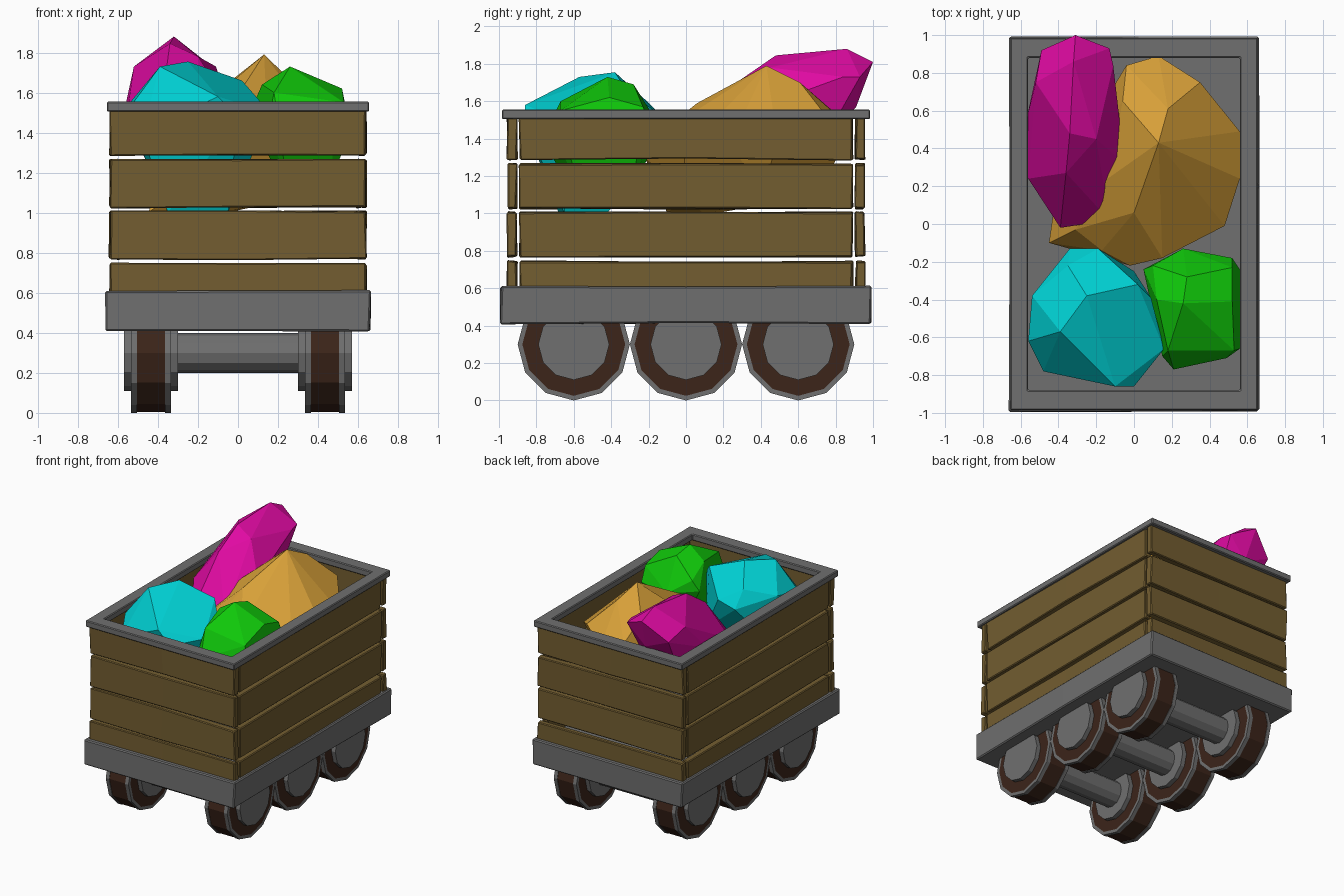
import bpy, bmesh, random
from math import cos, sin, pi
from mathutils import Vector

if "Cube" in bpy.data.objects:
    bpy.data.objects.remove(bpy.data.objects["Cube"])

random.seed(4)

def mat(name, r, g, b):
    m = bpy.data.materials.new(name)
    m.diffuse_color = (r, g, b, 1)
    m.use_nodes = True
    m.node_tree.nodes["Principled BSDF"].inputs["Base Color"].default_value = m.diffuse_color
    return m

WOOD = mat("wood", 0.17, 0.11, 0.03)
RUST = mat("rust_brown", 0.045, 0.018, 0.01)
GREY = mat("iron", 0.16, 0.16, 0.16)

def finish(name, bm, mats, bevel=0):
    bmesh.ops.recalc_face_normals(bm, faces=bm.faces)
    me = bpy.data.meshes.new(name)
    bm.to_mesh(me)
    bm.free()
    for m in mats:
        me.materials.append(m)
    ob = bpy.data.objects.new(name, me)
    bpy.context.collection.objects.link(ob)
    if bevel:
        b = ob.modifiers.new("bevel", 'BEVEL')
        b.width, b.segments = bevel, 1
    return ob

def box(name, lo, hi, m, jitter=0.0, cut_axis=None, bevel=0.006):
    """Slightly irregular box, optionally split across its middle."""
    lo, hi = Vector(lo), Vector(hi)
    bm = bmesh.new()
    bmesh.ops.create_cube(bm, size=1)
    for v in bm.verts:
        v.co = Vector([(lo[i] + hi[i]) / 2 + v.co[i] * (hi[i] - lo[i]) for i in range(3)])
    if cut_axis is not None:
        n = Vector((0, 0, 0))
        n[cut_axis] = 1
        bmesh.ops.bisect_plane(bm, geom=bm.verts[:] + bm.edges[:] + bm.faces[:],
                               plane_co=(lo + hi) / 2, plane_no=n)
    for v in bm.verts:
        v.co += Vector([random.uniform(-jitter, jitter) for _ in range(3)])
    return finish(name, bm, [m], bevel)

def lathe_x(name, profile, colours, mats, loc, n=12):
    """Revolve (x, radius) points round the x axis, one material index per band."""
    bm = bmesh.new()
    rings = [[bm.verts.new((loc[0] + x, loc[1] + r * sin(2 * pi * k / n),
                            loc[2] + r * cos(2 * pi * k / n))) for k in range(n)]
             for x, r in profile]
    for a, b, c in zip(rings, rings[1:], colours):
        for k in range(n):
            j = (k + 1) % n
            bm.faces.new((a[k], a[j], b[j], b[k])).material_index = c
    for ring in (rings[0], rings[-1]):
        bm.faces.new(ring)
    return finish(name, bm, mats)

# Base slab
box("base", (-0.66, -0.99, 0.41), (0.66, 0.99, 0.61), GREY, 0.005, 1, 0.008)

# Top rim: mitred rectangular frame
bm = bmesh.new()
loops = []
for x, y, z in ((0.655, 0.985, 1.505), (0.655, 0.985, 1.555),
                (0.56, 0.88, 1.555), (0.56, 0.88, 1.505)):
    loops.append([bm.verts.new((sx * x, sy * y, z))
                  for sx, sy in ((-1, -1), (1, -1), (1, 1), (-1, 1))])
for i in range(4):
    a, b = loops[i], loops[(i + 1) % 4]
    for k in range(4):
        j = (k + 1) % 4
        bm.faces.new((a[k], a[j], b[j], b[k]))
finish("top_rim", bm, [GREY], 0.006)

# Plank walls
rows = [(0.58, 0.745), (0.768, 1.008), (1.025, 1.265), (1.288, 1.515)]
for i, (z0, z1) in enumerate(rows):
    for s, side in ((-1, "left"), (1, "right")):
        xs = sorted((s * 0.59, s * 0.64))
        box(f"{side}_plank_{i}", (xs[0], -0.89, z0), (xs[1], 0.89, z1), WOOD, 0.006, 1)
    for s, side in ((-1, "front"), (1, "back")):
        ys = sorted((s * 0.905, s * 0.955))
        box(f"{side}_plank_{i}", (-0.64, ys[0], z0), (0.64, ys[1], z1), WOOD, 0.006, 0)

# Wheels and axles
tyre = [(-0.10, 0.18), (-0.10, 0.275), (-0.10, 0.30), (-0.07, 0.30), (-0.07, 0.296),
        (0.07, 0.296), (0.07, 0.30), (0.10, 0.30), (0.10, 0.275), (0.10, 0.18)]
for i, y in enumerate((-0.6, 0, 0.6)):
    lathe_x(f"axle_{i}", [(-0.32, 0.1), (0.32, 0.1)], [0], [GREY], (0, y, 0.3))
    for s, side in ((-1, "left"), (1, "right")):
        loc = (s * 0.435, y, 0.3)
        lathe_x(f"{side}_wheel_{i}", tyre, [1, 0, 0, 0, 1, 0, 0, 0, 1], [GREY, RUST], loc)
        lathe_x(f"{side}_hub_{i}", [(-0.135, 0.19), (0.135, 0.19)], [0], [GREY], loc)

# Ore chunks: faceted hulls
def rock(name, m, pts):
    bm = bmesh.new()
    for p in pts:
        bm.verts.new(p)
    r = bmesh.ops.convex_hull(bm, input=bm.verts[:])
    junk = {g for g in r["geom_interior"] + r["geom_unused"] if isinstance(g, bmesh.types.BMVert)}
    bmesh.ops.delete(bm, geom=list(junk), context='VERTS')
    bmesh.ops.dissolve_limit(bm, angle_limit=0.16, verts=bm.verts, edges=bm.edges)
    finish(name, bm, [m])

rock("magenta_ore", mat("magenta", 0.74, 0.003, 0.36), [
    (-0.32, 0.86, 1.88), (-0.31, 1.0, 1.81), (-0.13, 0.93, 1.73), (-0.11, 0.84, 1.73),
    (-0.34, 0.48, 1.845), (-0.2, 0.45, 1.78), (-0.52, 0.75, 1.73), (-0.49, 0.92, 1.66),
    (-0.36, 0.27, 1.70), (-0.05, 0.32, 1.54), (-0.13, 0.02, 1.35), (-0.39, -0.02, 1.33),
    (-0.56, 0.24, 1.45), (-0.57, 0.55, 1.5), (-0.28, 0.91, 1.57), (-0.15, 0.8, 1.5),
    (-0.45, 0.78, 1.45), (-0.2, 0.2, 1.17), (-0.4, 0.2, 1.15), (-0.33, 0.55, 1.2)])
rock("amber_ore", mat("amber", 0.68, 0.35, 0.04), [
    (0.13, 0.43, 1.79), (0.0, 0.06, 1.59), (-0.06, 0.65, 1.64), (0.18, 0.61, 1.70),
    (-0.14, 0.24, 1.56), (0.56, 0.49, 1.38), (0.56, 0.24, 1.38), (0.48, -0.01, 1.33),
    (0.15, -0.18, 1.4), (-0.02, -0.22, 1.3), (-0.17, -0.14, 1.3), (-0.31, -0.03, 1.3),
    (0.13, 0.89, 1.45), (-0.04, 0.84, 1.5), (0.35, 0.75, 1.52), (0.1, 0.7, 1.1),
    (0.4, 0.4, 1.1), (0.3, 0.0, 1.1), (-0.45, -0.1, 1.0), (-0.4, 0.25, 1.07), (-0.1, 0.1, 0.99)])
rock("cyan_ore", mat("cyan", 0.0, 0.65, 0.67), [
    (-0.34, -0.13, 1.48), (-0.19, -0.13, 1.52), (0.02, -0.32, 1.66), (0.09, -0.39, 1.58),
    (0.16, -0.66, 1.5), (0.0, -0.86, 1.48), (-0.1, -0.86, 1.58), (-0.48, -0.78, 1.4),
    (-0.56, -0.62, 1.5), (-0.54, -0.38, 1.55), (-0.35, -0.22, 1.61), (-0.25, -0.38, 1.755),
    (-0.39, -0.57, 1.73), (-0.35, -0.68, 1.0), (-0.05, -0.65, 1.0), (-0.3, -0.45, 0.97),
    (-0.1, -0.45, 0.97), (0.0, -0.25, 1.2), (-0.45, -0.3, 1.25)])
rock("green_ore", mat("green", 0.005, 0.58, 0.003), [
    (0.26, -0.13, 1.45), (0.52, -0.18, 1.45), (0.56, -0.24, 1.42), (0.56, -0.66, 1.42),
    (0.49, -0.71, 1.42), (0.21, -0.77, 1.4), (0.15, -0.7, 1.45), (0.05, -0.24, 1.48),
    (0.26, -0.42, 1.73), (0.28, -0.28, 1.69), (0.1, -0.22, 1.56), (0.52, -0.41, 1.62),
    (0.52, -0.23, 1.57), (0.18, -0.67, 1.6), (0.53, -0.67, 1.55), (0.12, -0.4, 1.64),
    (0.25, -0.6, 1.1), (0.45, -0.55, 1.1), (0.45, -0.3, 1.1), (0.25, -0.3, 1.1)])
